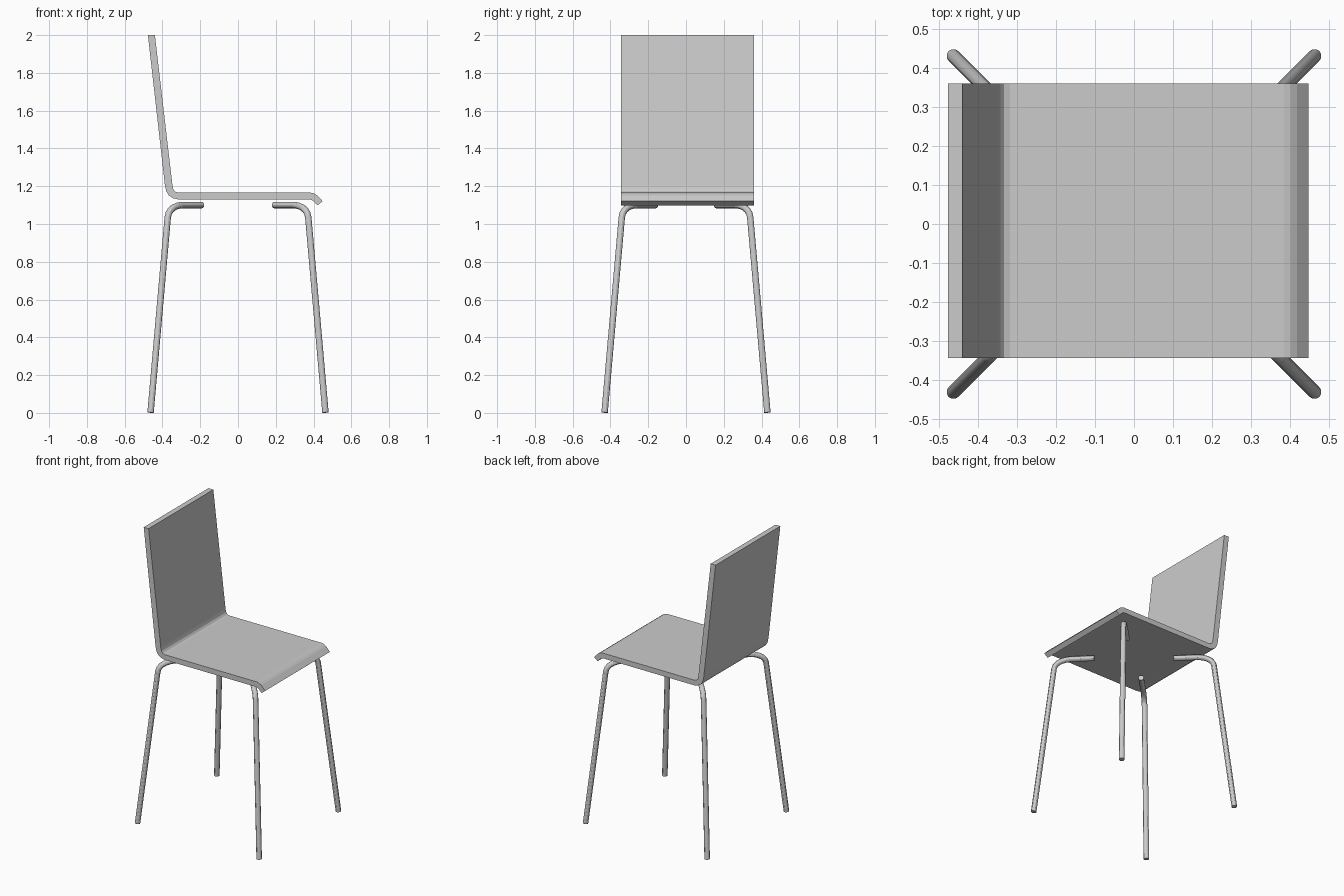
import bpy, bmesh

if "Cube" in bpy.data.objects:
    bpy.data.objects.remove(bpy.data.objects["Cube"])

# Seat and backrest: one bent sheet, side profile (x, z) extruded along y
upper = [(-0.440, 2.0), (-0.347, 1.205), (-0.342, 1.183), (-0.333, 1.171), (-0.318, 1.166),
         (0.384, 1.166), (0.402, 1.162), (0.418, 1.152), (0.448, 1.121)]
lower = [(0.421, 1.099), (0.398, 1.122), (0.388, 1.128), (0.376, 1.130), (-0.315, 1.130),
         (-0.343, 1.136), (-0.366, 1.151), (-0.380, 1.173), (-0.387, 1.205), (-0.477, 2.0)]
bm = bmesh.new()
face = bm.faces.new([bm.verts.new((x, -0.344, z)) for x, z in upper + lower])
ext = bmesh.ops.extrude_face_region(bm, geom=[face])
moved = [v for v in ext["geom"] if isinstance(v, bmesh.types.BMVert)]
bmesh.ops.translate(bm, verts=moved, vec=(0, 0.704, 0))
bmesh.ops.recalc_face_normals(bm, faces=bm.faces)
mesh = bpy.data.meshes.new("seat_shell")
bm.to_mesh(mesh)
bm.free()
bpy.context.collection.objects.link(bpy.data.objects.new("seat_shell", mesh))

# Legs: bent tubes splayed along the diagonals, (x distance, z) path
path = [(0.192, 1.100), (0.300, 1.100), (0.321, 1.096), (0.341, 1.087), (0.357, 1.073),
        (0.367, 1.056), (0.372, 1.035), (0.463, 0.002)]


def leg(name, sx, sy):
    curve = bpy.data.curves.new(name, "CURVE")
    curve.dimensions = "3D"
    curve.bevel_depth = 0.0175
    curve.bevel_resolution = 4
    curve.use_fill_caps = True
    spline = curve.splines.new("POLY")
    spline.points.add(len(path) - 1)
    for point, (d, z) in zip(spline.points, path):
        point.co = (sx * d, sy * (d - 0.032), z, 1)
    obj = bpy.data.objects.new(name, curve)
    bpy.context.collection.objects.link(obj)
    bpy.ops.object.select_all(action="DESELECT")
    obj.select_set(True)
    bpy.context.view_layer.objects.active = obj
    bpy.ops.object.convert(target="MESH")
    bpy.ops.object.shade_smooth_by_angle()


for sx, end in ((-1, "back"), (1, "front")):
    for sy, side in ((-1, "right"), (1, "left")):
        leg(f"{end}_{side}_leg", sx, sy)
